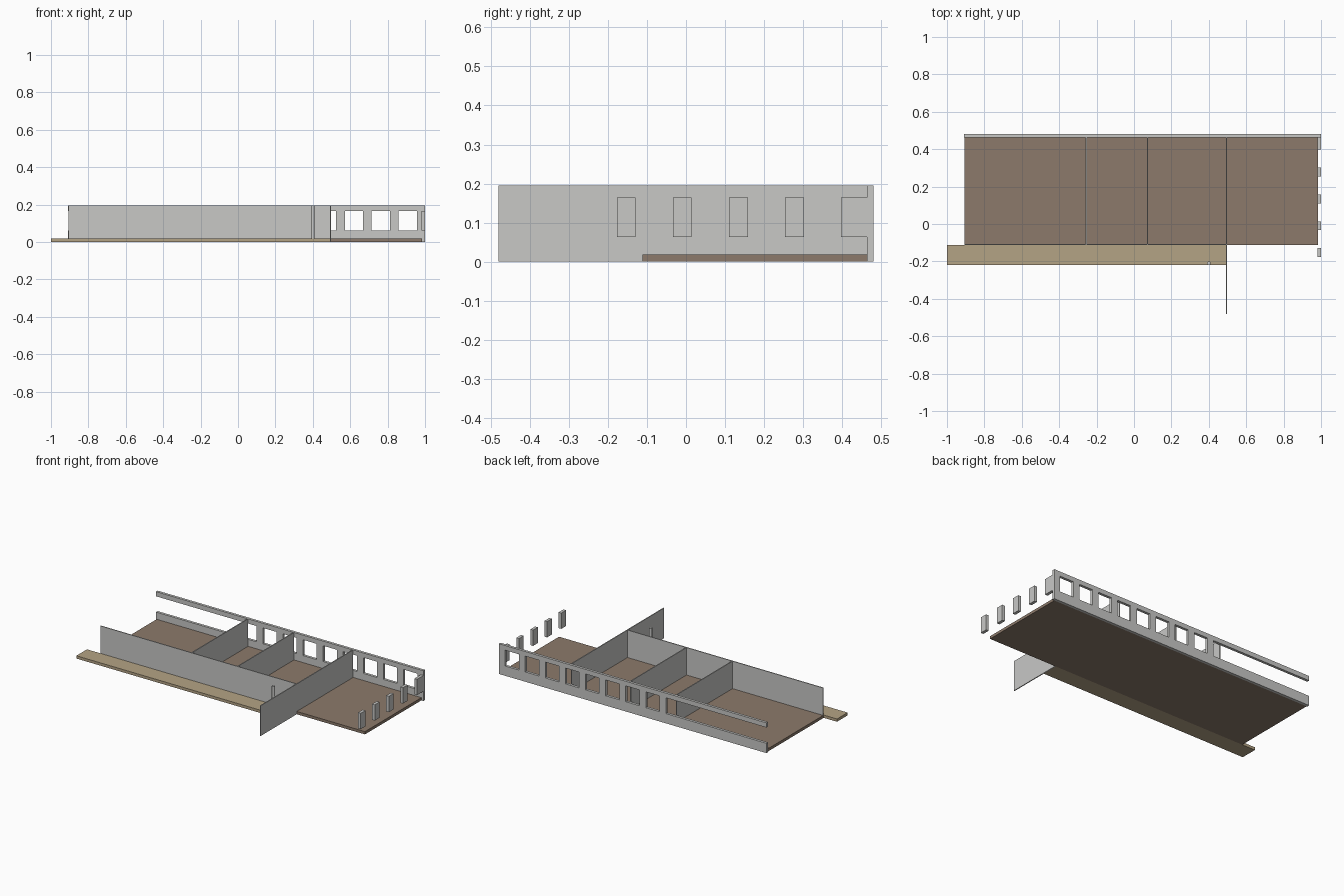
import bpy
import bmesh
from mathutils import Vector

cube = bpy.data.objects.get("Cube")
if cube:
    bpy.data.objects.remove(cube, do_unlink=True)


def material(name, rgb):
    mat = bpy.data.materials.new(name)
    mat.use_nodes = True
    mat.diffuse_color = (*rgb, 1)
    mat.node_tree.nodes["Principled BSDF"].inputs["Base Color"].default_value = (*rgb, 1)
    return mat


WALL = material("pale grey plaster", (0.58, 0.58, 0.565))
FLOOR = material("brown floor", (0.262, 0.195, 0.147))
DECK = material("tan decking", (0.456, 0.366, 0.235))


def finish(name, bm, mat):
    bmesh.ops.recalc_face_normals(bm, faces=bm.faces)
    mesh = bpy.data.meshes.new(name)
    bm.to_mesh(mesh)
    bm.free()
    mesh.materials.append(mat)
    obj = bpy.data.objects.new(name, mesh)
    bpy.context.collection.objects.link(obj)
    return obj


def box(name, xs, ys, zs, mat):
    low, high = (Vector(p) for p in zip(xs, ys, zs))
    bm = bmesh.new()
    bmesh.ops.create_cube(bm, size=1)
    for v in bm.verts:
        v.co = (low + high) / 2 + v.co * (high - low)
    return finish(name, bm, mat)


TOP = 0.195        # wall height
SLAB = 0.018       # floor thickness
SILL, HEAD = 0.063, 0.165
BACK = 0.463       # inner face of the back wall
FRONT = -0.112     # line of the front wall
PITCH = 0.1436     # window spacing
THIN = 0.006       # partition thickness

# Floor and front walkway
box("floor", (-0.905, 0.985), (FRONT, BACK), (0, SLAB), FLOOR)
box("walkway", (-1, 0.493), (-0.22, FRONT), (0, SLAB), DECK)

# Back wall: grid of cells with the windows left out, then thickened
cuts = [-0.91, 1.0]
for i in range(8):
    right = 0.956 - i * PITCH
    cuts += [right, right - 0.098]
cuts.append(0.956 - 8 * PITCH)
cuts.sort()
levels = [0, SILL, HEAD, TOP]
bm = bmesh.new()
for i in range(len(cuts) - 1):
    for j in range(3):
        if j == 1 and i % 2 == 0:      # window, or the open bay at the end
            continue
        x0, x1, z0, z1 = cuts[i], cuts[i + 1], levels[j], levels[j + 1]
        bm.faces.new([bm.verts.new((x, BACK, z))
                      for x, z in ((x0, z0), (x1, z0), (x1, z1), (x0, z1))])
bmesh.ops.remove_doubles(bm, verts=bm.verts, dist=0.0001)
extruded = bmesh.ops.extrude_face_region(bm, geom=bm.faces[:], use_keep_orig=True)
moved = [g for g in extruded["geom"] if isinstance(g, bmesh.types.BMVert)]
bmesh.ops.translate(bm, verts=moved, vec=(0, 0.48 - BACK, 0))
finish("back_wall", bm, WALL)

# Window piers along the right-hand end
for i in range(5):
    y = -0.177 + i * PITCH
    end = BACK if i == 4 else y + 0.048
    box(f"end_pier_{i + 1}", (0.981, 1.0), (y, end), (SILL, HEAD), WALL)

# Front wall, cross partitions and the long projecting wall
box("front_wall", (-0.905, 0.494), (FRONT, FRONT + THIN), (SLAB, TOP), WALL)
for i, x in enumerate((-0.255, 0.073)):
    box(f"partition_{i + 1}", (x - THIN / 2, x + THIN / 2),
        (FRONT + THIN, BACK), (SLAB, TOP), WALL)
box("projecting_wall", (0.495 - THIN / 2, 0.495 + THIN / 2),
    (-0.48, BACK), (0, TOP), WALL)

# Slim round column on the walkway
bm = bmesh.new()
bmesh.ops.create_cone(bm, cap_ends=True, segments=16, radius1=0.01,
                      radius2=0.01, depth=TOP - SLAB)
bmesh.ops.translate(bm, verts=bm.verts, vec=(0.4, -0.21, (TOP + SLAB) / 2))
column = finish("column", bm, WALL)
bpy.ops.object.select_all(action="DESELECT")
column.select_set(True)
bpy.context.view_layer.objects.active = column
bpy.ops.object.shade_smooth_by_angle()
